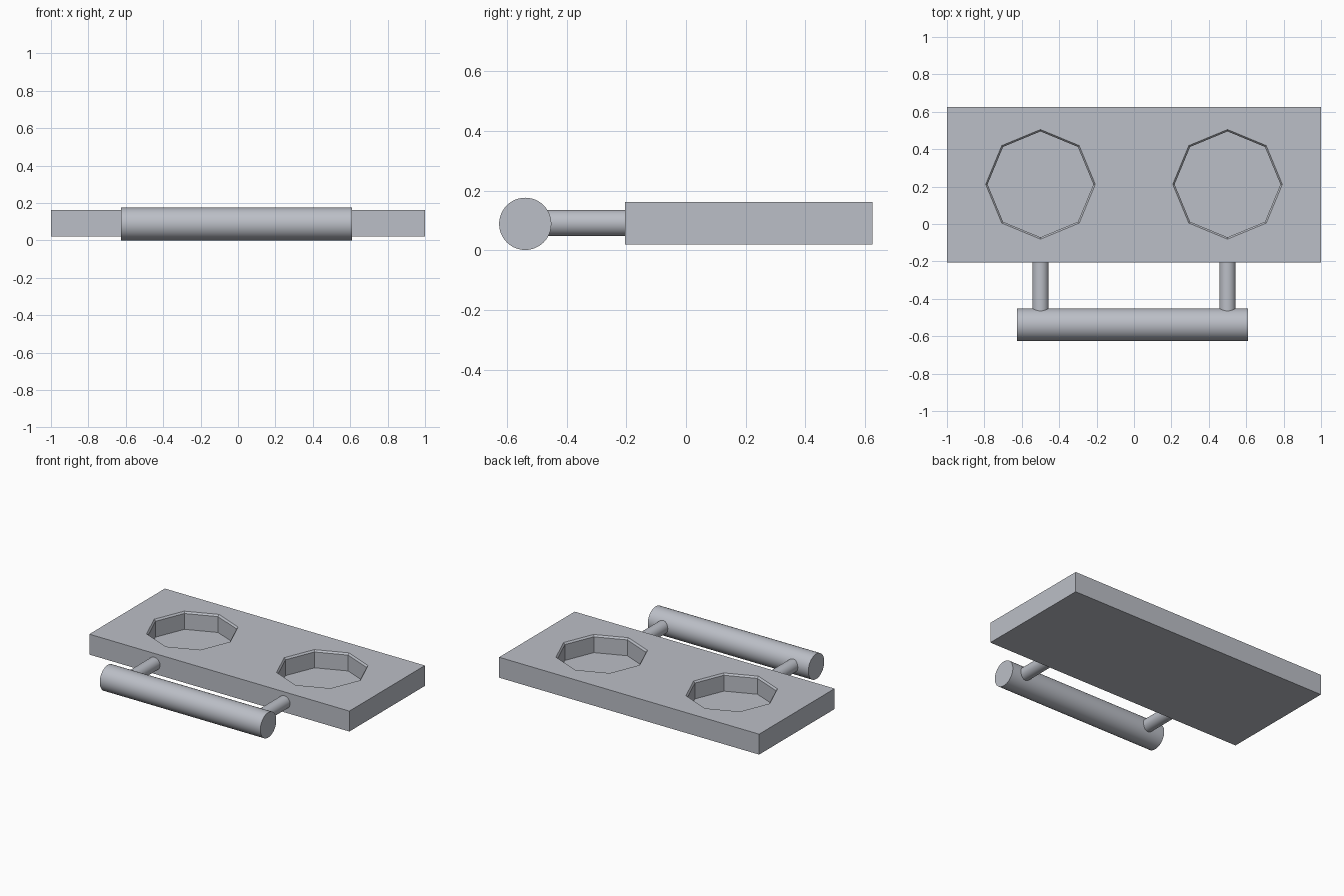
import bpy, bmesh, math

if "Cube" in bpy.data.objects:
    bpy.data.objects.remove(bpy.data.objects["Cube"])

grey = bpy.data.materials.new("steel_grey")
grey.diffuse_color = (0.5, 0.52, 0.57, 1)
grey.use_nodes = True
grey.node_tree.nodes["Principled BSDF"].inputs["Base Color"].default_value = grey.diffuse_color


def add_object(name, bm):
    bmesh.ops.recalc_face_normals(bm, faces=bm.faces)
    mesh = bpy.data.meshes.new(name)
    bm.to_mesh(mesh)
    bm.free()
    mesh.materials.append(grey)
    obj = bpy.data.objects.new(name, mesh)
    bpy.context.collection.objects.link(obj)
    return obj


def rod(name, radius, length, location, rotation):
    bpy.ops.mesh.primitive_cylinder_add(vertices=48, radius=radius, depth=length,
                                        location=location, rotation=rotation)
    obj = bpy.context.object
    obj.name = name
    obj.data.materials.append(grey)
    bpy.ops.object.shade_smooth_by_angle(angle=math.radians(35))
    return obj


# Flat plate
bm = bmesh.new()
bmesh.ops.create_cube(bm, size=1)
bmesh.ops.scale(bm, vec=(2, 0.83, 0.142), verts=bm.verts)
bmesh.ops.translate(bm, vec=(0, 0.21, 0.091), verts=bm.verts)
plate = add_object("plate", bm)

# Octagonal pockets with a narrow chamfered rim, cut into the plate
POCKET = [(0.283, 0.04), (0.283, 0.15), (0.293, 0.162), (0.303, 0.174)]
for side, x in (("left", -0.5), ("right", 0.5)):
    bm = bmesh.new()
    rings = [[bm.verts.new((x + r * math.cos(i * math.pi / 4),
                            0.212 + r * math.sin(i * math.pi / 4), z))
              for i in range(8)] for r, z in POCKET]
    for a, b in zip(rings, rings[1:]):
        for i in range(8):
            j = (i + 1) % 8
            bm.faces.new((a[i], a[j], b[j], b[i]))
    bm.faces.new(rings[0])
    bm.faces.new(rings[-1])
    cutter = add_object(side + "_pocket_cutter", bm)
    cutter.hide_render = True
    cutter.hide_set(True)
    cut = plate.modifiers.new(side + "_pocket", 'BOOLEAN')
    cut.operation = 'DIFFERENCE'
    cut.solver = 'EXACT'
    cut.object = cutter

    # Strut joining plate and handle
    rod(side + "_strut", 0.044, 0.31, (x, -0.345, 0.091), (math.pi / 2, 0, 0))

# Handle bar
rod("handle_bar", 0.0875, 1.235, (-0.0075, -0.5385, 0.0885), (0, math.pi / 2, 0))
